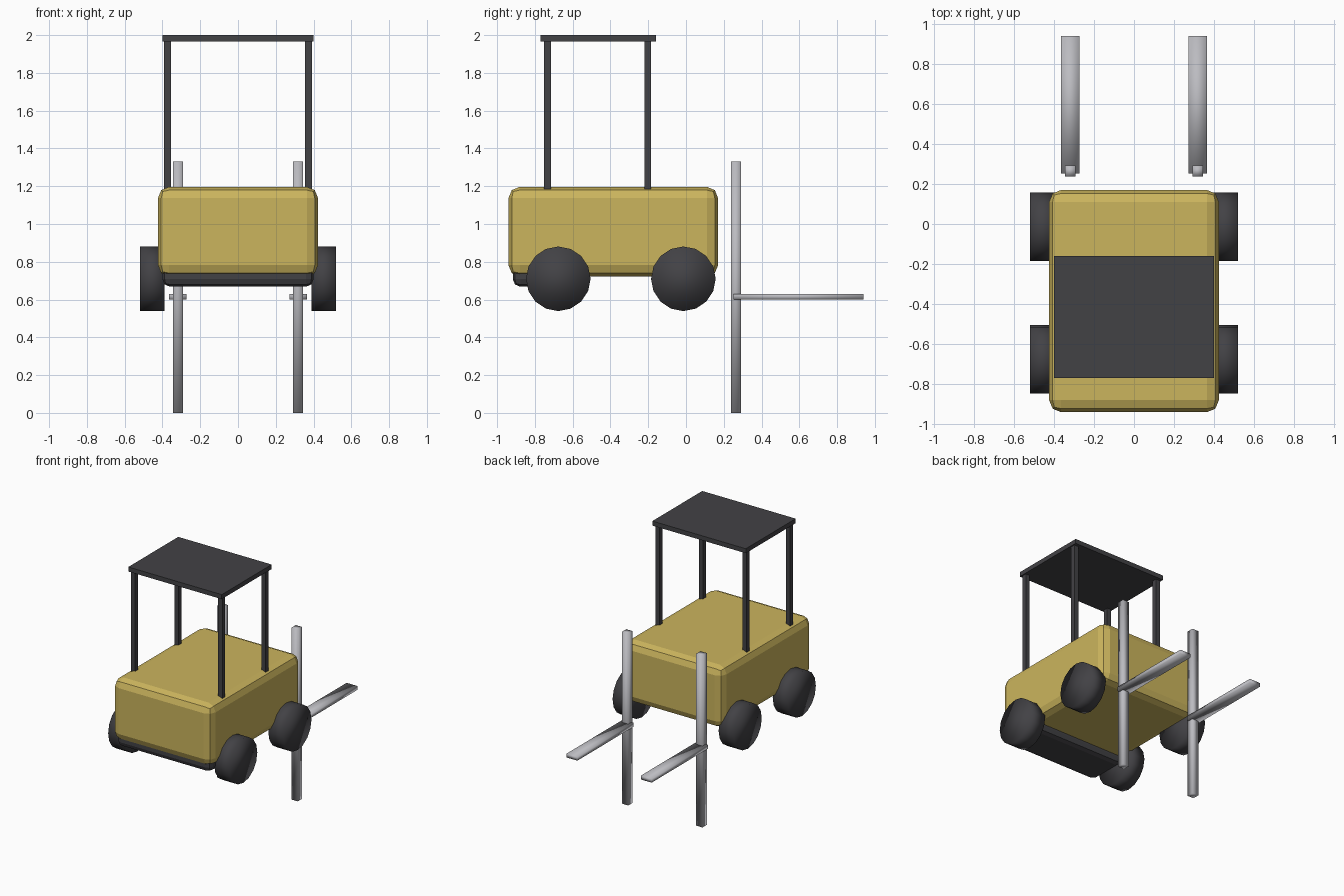
import bpy, math

if "Cube" in bpy.data.objects:
    bpy.data.objects.remove(bpy.data.objects["Cube"])


def material(name, rgb):
    m = bpy.data.materials.new(name)
    m.diffuse_color = (*rgb, 1)
    m.use_nodes = True
    m.node_tree.nodes["Principled BSDF"].inputs["Base Color"].default_value = m.diffuse_color
    return m


YELLOW = material("yellow paint", (0.60, 0.46, 0.11))
DARK = material("dark grey", (0.055, 0.054, 0.06))
STEEL = material("light steel", (0.50, 0.50, 0.53))


def box(name, x, y, z, mat, bevel=0, smooth=False):
    """Box from (min, max) ranges, with an optional two-step bevel."""
    bpy.ops.mesh.primitive_cube_add(
        size=1, location=[(a + b) / 2 for a, b in (x, y, z)])
    ob = bpy.context.object
    ob.name = name
    ob.scale = [b - a for a, b in (x, y, z)]
    bpy.ops.object.transform_apply(location=False, rotation=False, scale=True)
    ob.data.materials.append(mat)
    if bevel:
        mod = ob.modifiers.new("rounded edges", 'BEVEL')
        mod.width, mod.segments = bevel, 2
    if smooth:
        bpy.ops.object.shade_smooth()
    return ob


def wheel(name, x, y):
    bpy.ops.mesh.primitive_cylinder_add(
        vertices=16, radius=0.171, depth=0.13,
        location=(x, y, 0.71), rotation=(0, math.pi / 2, 0))
    ob = bpy.context.object
    ob.name = name
    ob.data.materials.append(DARK)
    bpy.ops.object.shade_smooth()


# Body and the counterweight under its end
box("body", (-0.424, 0.424), (-0.94, 0.17), (0.722, 1.197), YELLOW, bevel=0.06)
box("counterweight", (-0.40, 0.40), (-0.917, -0.60), (0.668, 0.85), DARK, bevel=0.04)

# Overhead guard
box("roof", (-0.40, 0.40), (-0.77, -0.16), (1.965, 2.0), DARK)

for side, s in (("left", -1), ("right", 1)):
    # Roof posts
    for end, y in (("front", -0.733), ("rear", -0.202)):
        cx = s * 0.373
        box(f"{end}_{side}_post", (cx - 0.018, cx + 0.018),
            (y - 0.018, y + 0.018), (1.18, 1.97), DARK)
    # Wheels
    for end, y in (("front", -0.676), ("rear", -0.014)):
        wheel(f"{end}_{side}_wheel", s * 0.454, y)
    # Mast rail and fork
    cx = s * 0.318
    box(f"{side}_mast", (cx - 0.027, cx + 0.027), (0.238, 0.291),
        (0, 1.33), STEEL, smooth=True)
    box(f"{side}_fork", (cx - 0.046, cx + 0.046), (0.252, 0.94),
        (0.60, 0.63), STEEL, smooth=True)
